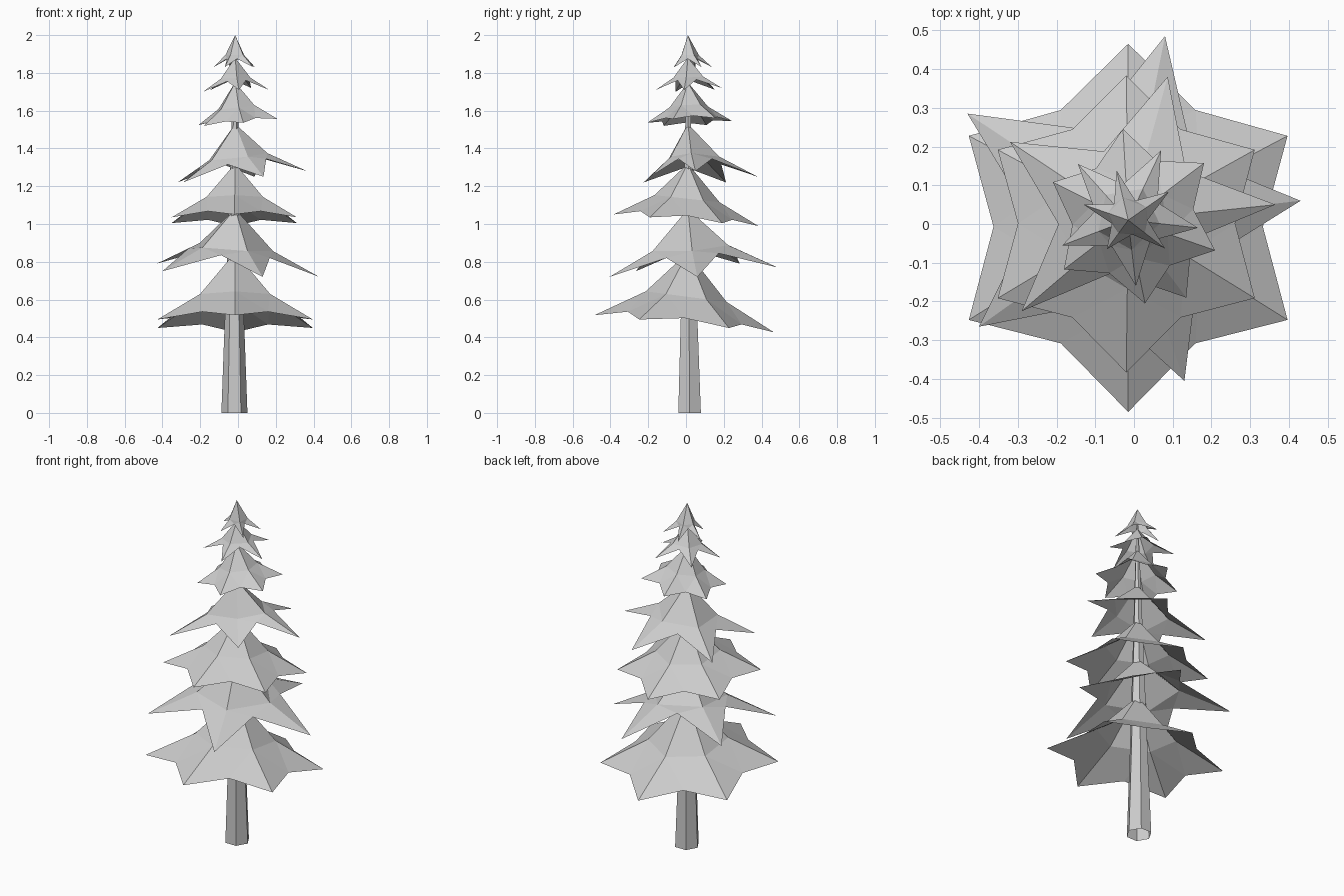
import bpy
import bmesh
from math import cos, sin, tau
from mathutils import Vector

cube = bpy.data.objects.get("Cube")
if cube:
    bpy.data.objects.remove(cube)

grey = bpy.data.materials.new("pale_grey")
grey.use_nodes = True
colour = (0.6, 0.6, 0.6, 1)
grey.diffuse_color = colour
grey.node_tree.nodes["Principled BSDF"].inputs["Base Color"].default_value = colour


def add_object(name, bm):
    mesh = bpy.data.meshes.new(name)
    bm.to_mesh(mesh)
    bm.free()
    mesh.materials.append(grey)
    obj = bpy.data.objects.new(name, mesh)
    bpy.context.collection.objects.link(obj)
    return obj


def branch_tier(name, apex_z, tips, valley, lift):
    """Open star-shaped skirt: apex, a kink on each ridge, tips and valleys."""
    bm = bmesh.new()
    apex = Vector((-0.015, 0.01, apex_z))
    tips = [Vector(t) for t in tips]
    n = len(tips)
    top = bm.verts.new(apex)
    kinks, ends, dips = [], [], []
    for i, tip in enumerate(tips):
        arm = tip - apex
        kinks.append(bm.verts.new(apex + Vector((arm.x * 0.45, arm.y * 0.45, arm.z * 0.62))))
        ends.append(bm.verts.new(tip))
        middle = (tip + tips[(i + 1) % n]) / 2
        dip = apex.lerp(middle, valley)
        dip.z = middle.z + lift
        dips.append(bm.verts.new(dip))
    for i in range(n):
        j = (i + 1) % n
        bm.faces.new((top, kinks[i], kinks[j]))
        bm.faces.new((kinks[i], dips[i], kinks[j]))
        bm.faces.new((kinks[i], ends[i], dips[i]))
        bm.faces.new((kinks[j], dips[i], ends[j]))
    add_object(name, bm)


def even_star(cx, cy, z, radius, slope, turn=0.25):
    """Six evenly spaced tips on a plane tilted in x and y."""
    tips = []
    for i in range(6):
        a = tau * (turn + i / 6)
        x, y = radius * cos(a), radius * sin(a)
        tips.append((cx + x, cy + y, z + slope[0] * x + slope[1] * y))
    return tips


# Tapered six-sided trunk, open at the foot
bm = bmesh.new()
rings = []
for z, radius, x, y in ((0, 0.069, -0.019, 0.019), (0.55, 0.049, -0.019, 0.016), (1.9, 0.006, -0.015, 0.01)):
    rings.append([bm.verts.new((x + radius * cos(tau * i / 6), y + radius * sin(tau * i / 6), z))
                  for i in range(6)])
for low, high in zip(rings, rings[1:]):
    for i in range(6):
        j = (i + 1) % 6
        bm.faces.new((low[i], low[j], high[j], high[i]))
add_object("trunk", bm)

# Branch tiers: broad six-pointed stars and narrow five-pointed ones
branch_tier("bottom_branches", 0.85, even_star(-0.015, -0.01, 0.472, 0.475, (0, -0.095)), 0.845, 0.03)
branch_tier("second_branches", 1.08,
            [(0.43, 0.06, 0.72), (0.08, 0.485, 0.77), (-0.43, 0.285, 0.79),
             (-0.4, -0.265, 0.75), (0.13, -0.405, 0.72)], 0.62, 0.1)
branch_tier("third_branches", 1.32, even_star(-0.02, 0, 1.02, 0.383, (0, -0.08)), 0.845, 0.025)
branch_tier("fourth_branches", 1.53,
            [(0.365, 0.05, 1.28), (0.087, 0.38, 1.25), (-0.32, 0.212, 1.22),
             (-0.29, -0.225, 1.22), (0.135, -0.19, 1.25)], 0.62, 0.08)
branch_tier("fifth_branches", 1.75, even_star(0, 0.02, 1.54, 0.227, (0.09, 0.03), 0.27), 0.8, 0.015)
branch_tier("sixth_branches", 1.88,
            [(0.165, -0.01, 1.71), (0.07, 0.19, 1.72), (-0.145, 0.155, 1.71),
             (-0.185, -0.055, 1.70), (0.005, -0.16, 1.71)], 0.57, 0.05)
branch_tier("top_branches", 2.0,
            [(0.09, 0.083, 1.83), (-0.045, 0.138, 1.83), (-0.13, 0.05, 1.83),
             (-0.07, -0.065, 1.83), (0.08, -0.063, 1.83)], 0.5, 0.045)
